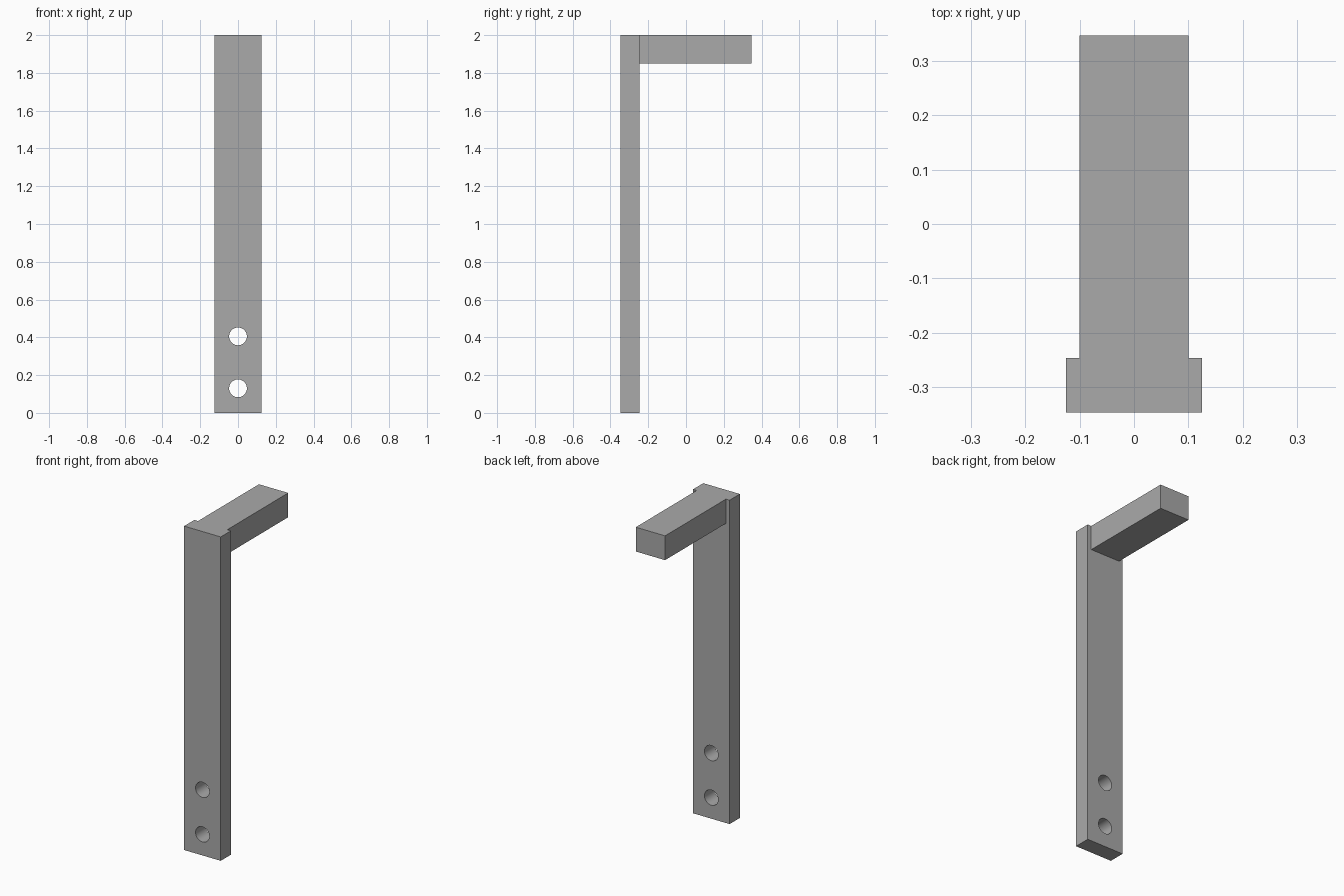
import bpy
import math

default = bpy.data.objects.get("Cube")
if default:
    bpy.data.objects.remove(default, do_unlink=True)

# Single grey metal colour
metal = bpy.data.materials.new("grey_metal")
metal.use_nodes = True
colour = (0.4, 0.4, 0.4, 1)
metal.diffuse_color = colour
metal.node_tree.nodes["Principled BSDF"].inputs["Base Color"].default_value = colour


def box(name, low, high):
    """Axis-aligned box between two corners."""
    centre = [(a + b) / 2 for a, b in zip(low, high)]
    bpy.ops.mesh.primitive_cube_add(size=1, location=centre)
    part = bpy.context.object
    part.name = name
    part.scale = [b - a for a, b in zip(low, high)]
    bpy.ops.object.transform_apply(location=False, rotation=False, scale=True)
    part.data.materials.append(metal)
    return part


DEPTH = 0.347      # half of the overall depth
PLATE_BACK = -0.247
HEIGHT = 2.0

# Upright plate and the narrower arm reaching back from its top
plate = box("upright_plate", (-0.125, -DEPTH, 0), (0.125, PLATE_BACK, HEIGHT))
arm = box("top_arm", (-0.1, PLATE_BACK, 1.85), (0.1, DEPTH, HEIGHT))

# Two round screw holes through the plate
for z in (0.13, 0.405):
    bpy.ops.mesh.primitive_cylinder_add(
        vertices=48, radius=0.047, depth=0.4,
        location=(0, (PLATE_BACK - DEPTH) / 2, z), rotation=(math.pi / 2, 0, 0))
    cutter = bpy.context.object
    cutter.name = "hole_cutter"
    cutter.hide_render = True
    cutter.data.materials.append(metal)

    bpy.ops.object.select_all(action='DESELECT')
    plate.select_set(True)
    bpy.context.view_layer.objects.active = plate
    hole = plate.modifiers.new("screw_hole", 'BOOLEAN')
    hole.operation = 'DIFFERENCE'
    hole.solver = 'EXACT'
    hole.object = cutter
    bpy.ops.object.modifier_apply(modifier=hole.name)
    bpy.data.objects.remove(cutter, do_unlink=True)

# Smooth hole walls, sharp plate edges
bpy.ops.object.shade_smooth_by_angle(angle=math.radians(30))
